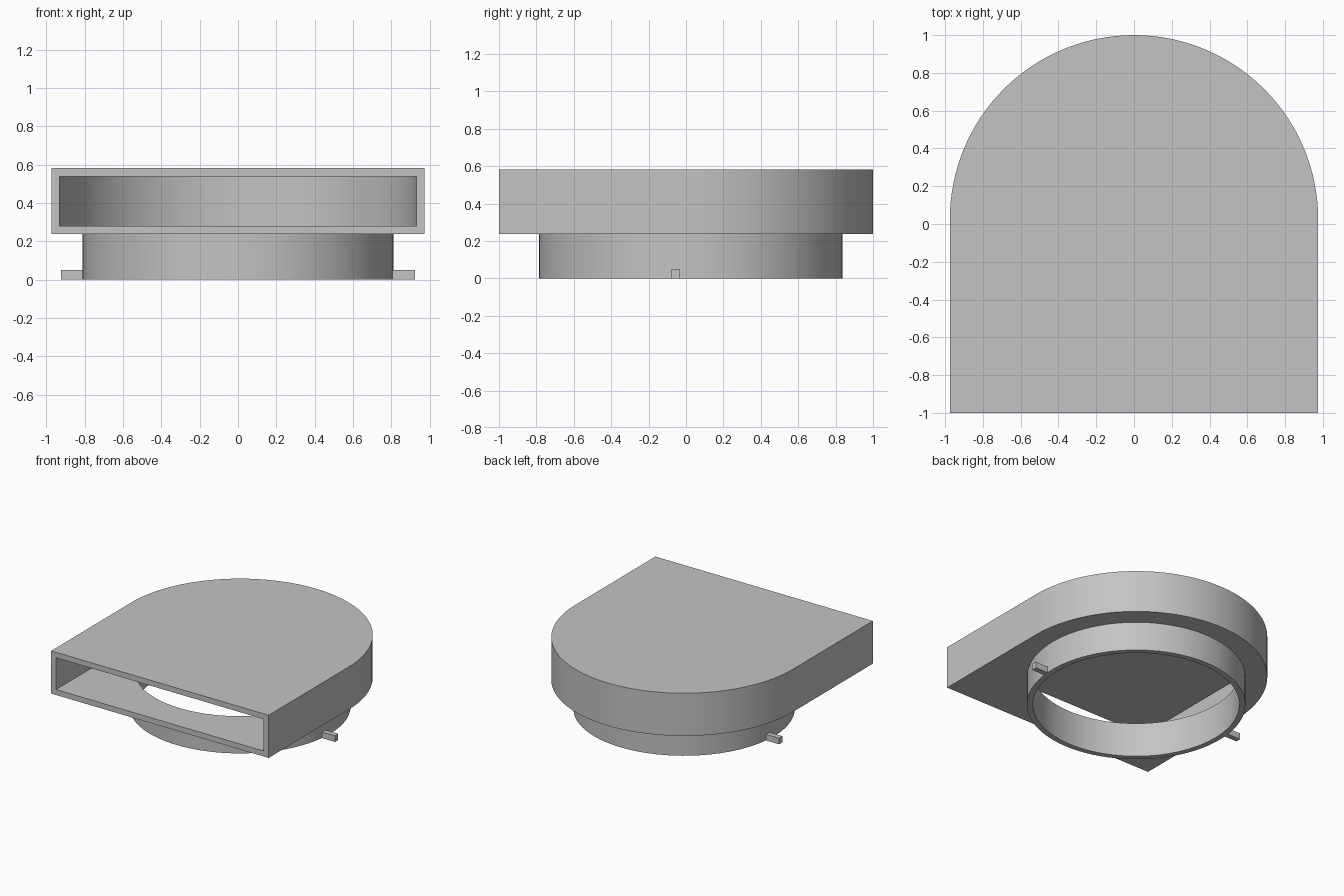
import bpy, math

cube = bpy.data.objects.get("Cube")
if cube:
    bpy.data.objects.remove(cube, do_unlink=True)

HALF_W, WALL = 0.975, 0.044
CENTRE_Y = 1 - HALF_W            # shared axis of rounded back and collar
FLOOR, TOP = 0.237, 0.583
COLLAR_R, BORE_R = 0.812, 0.768

grey = bpy.data.materials.new("plain grey")
grey.use_nodes = True
colour = (0.55, 0.55, 0.55, 1)
grey.diffuse_color = colour
grey.node_tree.nodes["Principled BSDF"].inputs["Base Color"].default_value = colour


def prism(name, outline, z0, z1):
    """Extrude a counter-clockwise outline between two heights."""
    n = len(outline)
    verts = [(x, y, z) for z in (z0, z1) for x, y in outline]
    faces = [list(range(n))[::-1], list(range(n, 2 * n))]
    faces += [(i, (i + 1) % n, n + (i + 1) % n, n + i) for i in range(n)]
    mesh = bpy.data.meshes.new(name)
    mesh.from_pydata(verts, [], faces)
    mesh.materials.append(grey)
    obj = bpy.data.objects.new(name, mesh)
    bpy.context.collection.objects.link(obj)
    return obj


def arc(radius, sweep, steps):
    return [(radius * math.cos(sweep * i / steps),
             CENTRE_Y + radius * math.sin(sweep * i / steps)) for i in range(steps + 1)]


def arch(radius, front):
    """Straight-sided outline with a half-round back."""
    return [(-radius, front), (radius, front)] + arc(radius, math.pi, 64)


def circle(radius):
    return arc(radius, 2 * math.pi, 128)[:-1]


def select(obj):
    bpy.ops.object.select_all(action='DESELECT')
    obj.select_set(True)
    bpy.context.view_layer.objects.active = obj


def cut(obj, cutter):
    mod = obj.modifiers.new("cut", 'BOOLEAN')
    mod.operation, mod.solver, mod.object = 'DIFFERENCE', 'EXACT', cutter
    select(obj)
    bpy.ops.object.modifier_apply(modifier=mod.name)


# Hollow housing, open at the front, and round collar beneath it
housing = prism("housing", arch(HALF_W, -1), FLOOR, TOP)
collar = prism("collar", circle(COLLAR_R), 0, FLOOR)
cavity = prism("cavity_cutter", arch(HALF_W - WALL, -1.2), FLOOR + WALL, TOP - WALL)
bore = prism("bore_cutter", circle(BORE_R), -0.1, (FLOOR + TOP) / 2)
cut(housing, cavity)
cut(housing, bore)
cut(collar, bore)
for cutter in (cavity, bore):
    bpy.data.objects.remove(cutter, do_unlink=True)

for obj in (housing, collar):
    select(obj)
    bpy.ops.object.shade_smooth_by_angle(angle=math.radians(30))

# Locking tabs, half a turn apart around the collar axis
for name, s in (("left_tab", 1), ("right_tab", -1)):
    corners = [(0.795, -0.102), (0.923, -0.102), (0.923, -0.06), (0.795, -0.06)]
    prism(name, [(s * x, CENTRE_Y + s * y) for x, y in corners], 0, 0.05)
